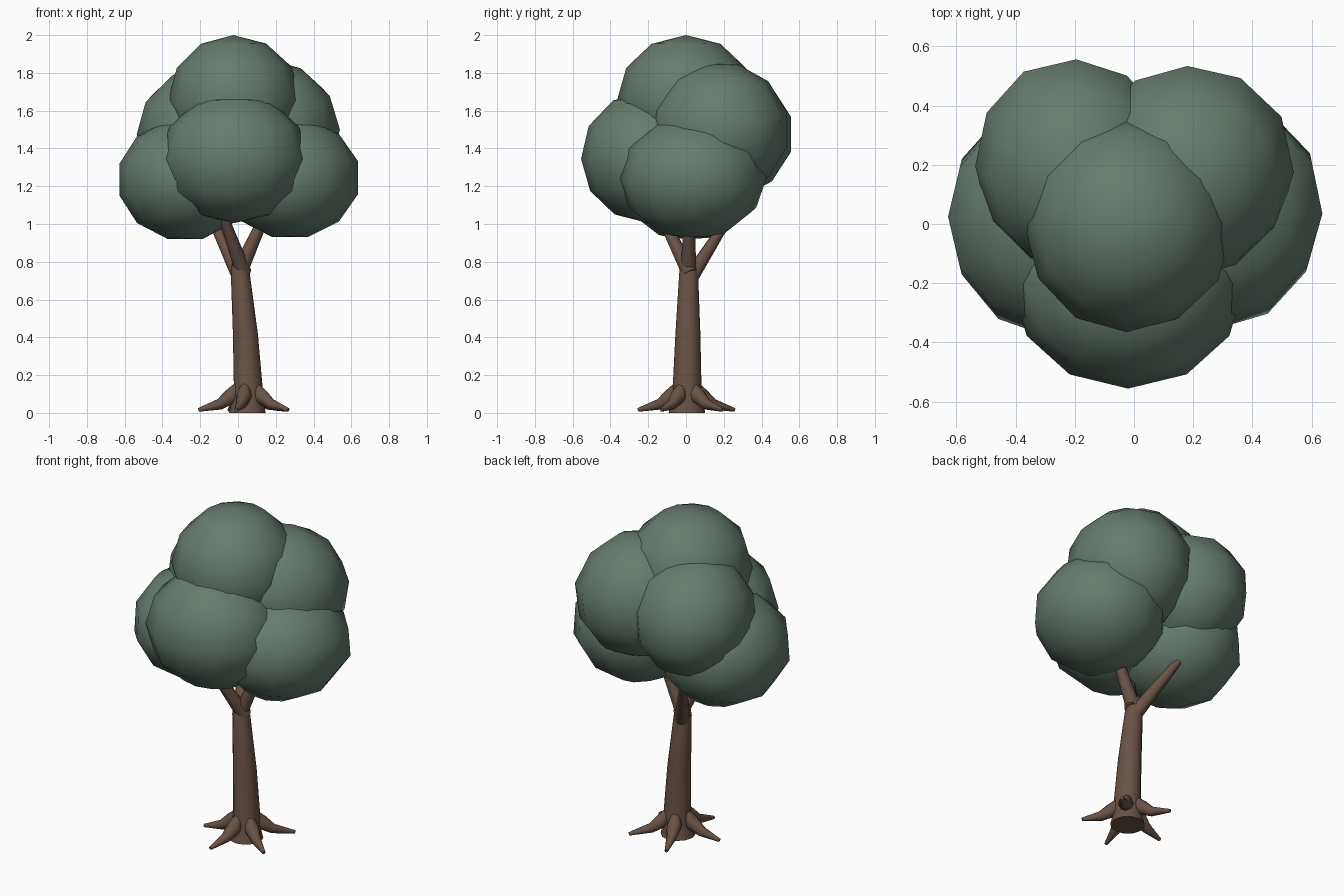
import bpy, bmesh, math
from mathutils import Vector, Euler

cube = bpy.data.objects.get("Cube")
if cube:
    bpy.data.objects.remove(cube, do_unlink=True)


def make_material(name, rgb):
    mat = bpy.data.materials.new(name)
    mat.use_nodes = True
    mat.diffuse_color = (*rgb, 1)
    bsdf = mat.node_tree.nodes["Principled BSDF"]
    bsdf.inputs["Base Color"].default_value = (*rgb, 1)
    bsdf.inputs["Roughness"].default_value = 0.9
    return mat


bark = make_material("brown bark", (0.14, 0.086, 0.06))
leaves = make_material("dull green leaves", (0.135, 0.2, 0.156))


def finish(bm, name, mat):
    mesh = bpy.data.meshes.new(name)
    bmesh.ops.recalc_face_normals(bm, faces=bm.faces)
    for f in bm.faces:
        f.smooth = len(f.verts) < 5      # end caps stay flat
    bm.to_mesh(mesh)
    bm.free()
    mesh.materials.append(mat)
    obj = bpy.data.objects.new(name, mesh)
    bpy.context.collection.objects.link(obj)


def tube(name, path, radii, sides, level=False):
    """Tapered tube along a path; level keeps every ring horizontal."""
    bm = bmesh.new()
    pts = [Vector(p) for p in path]
    rings = []
    for i, (p, r) in enumerate(zip(pts, radii)):
        along = pts[min(i + 1, len(pts) - 1)] - pts[max(i - 1, 0)]
        turn = Vector((0, 0, 1)) if level else along
        q = turn.to_track_quat("Z", "Y")
        rings.append([bm.verts.new(p + q @ Vector((r * math.cos(a), r * math.sin(a), 0)))
                      for a in (math.tau * k / sides for k in range(sides))])
    for low, high in zip(rings, rings[1:]):
        for k in range(sides):
            n = (k + 1) % sides
            bm.faces.new((low[k], low[n], high[n], high[k]))
    bm.faces.new(rings[0])
    bm.faces.new(rings[-1])
    finish(bm, name, bark)


# Trunk: flared foot, leaning slightly as it rises
tube("trunk",
     [(0.05, 0.005, 0), (0.05, 0.005, 0.05), (0.054, 0.006, 0.14),
      (0.039, 0.01, 0.42), (0.012, 0.014, 0.74), (0.008, 0.014, 0.82)],
     [0.097, 0.086, 0.076, 0.066, 0.05, 0.035], 12, level=True)

# Roots: five tapered spurs spreading over the ground
for i, (angle, length) in enumerate(((43, 0.275), (111, 0.27), (187, 0.26), (257, 0.265), (328, 0.255))):
    c, s = math.cos(math.radians(angle)), math.sin(math.radians(angle))
    path = [(0.05 + c * d, 0.005 + s * d, z)
            for d, z in ((0.05, 0.14), (0.085, 0.088), (0.15, 0.045), (length, 0.016))]
    tube(f"root_{i + 1}", path, [0.026, 0.043, 0.029, 0.01], 8)

# Branches: three limbs reaching into the crown
for name, start, end in (
        ("back_branch", (0.015, 0.02, 0.71), (-0.14, 0.225, 1.03)),
        ("left_branch", (0.005, 0.012, 0.74), (0.18, 0.02, 1.13)),
        ("front_branch", (0.03, 0.02, 0.74), (-0.1, -0.16, 1.1))):
    tube(name, [start, end], [0.043, 0.023], 8)


# Crown: overlapping leaf clumps: centre, radii, rotation in degrees, side that swells
clumps = {
    "top_leaves": ((-0.025, 0, 1.655), (0.345, 0.365, 0.345), (0, 0, 0), (1, -0.2, 0.1)),
    "front_leaves": ((-0.02, -0.2, 1.345), (0.395, 0.355, 0.34), (0, 0, 0), (0, -0.5, 1)),
    "left_leaves": ((0.275, 0.035, 1.245), (0.365, 0.39, 0.325), (0, 15, 0), (0.85, 0.5, 0)),
    "right_leaves": ((-0.28, 0.025, 1.235), (0.36, 0.39, 0.325), (0, -15, 0), (0, -1, 0.2)),
    "back_left_leaves": ((0.18, 0.175, 1.5), (0.35, 0.37, 0.36), (15, 0, 0), (0.85, 0.5, 0)),
    "back_right_leaves": ((-0.195, 0.195, 1.475), (0.34, 0.365, 0.35), (15, 0, 0), (-0.5, 0.85, 0)),
}
for name, (centre, radii, turn, swell) in clumps.items():
    bm = bmesh.new()
    bmesh.ops.create_uvsphere(bm, u_segments=12, v_segments=6, radius=1)
    spin = Euler([math.radians(t) for t in turn]).to_matrix()
    side = Vector(swell).normalized()
    for v in bm.verts:
        d = spin @ v.co
        d *= 1 + 0.05 * max(0, d.dot(side)) ** 4
        v.co = Vector(centre) + Vector([a * b for a, b in zip(d, radii)])
    finish(bm, name, leaves)
